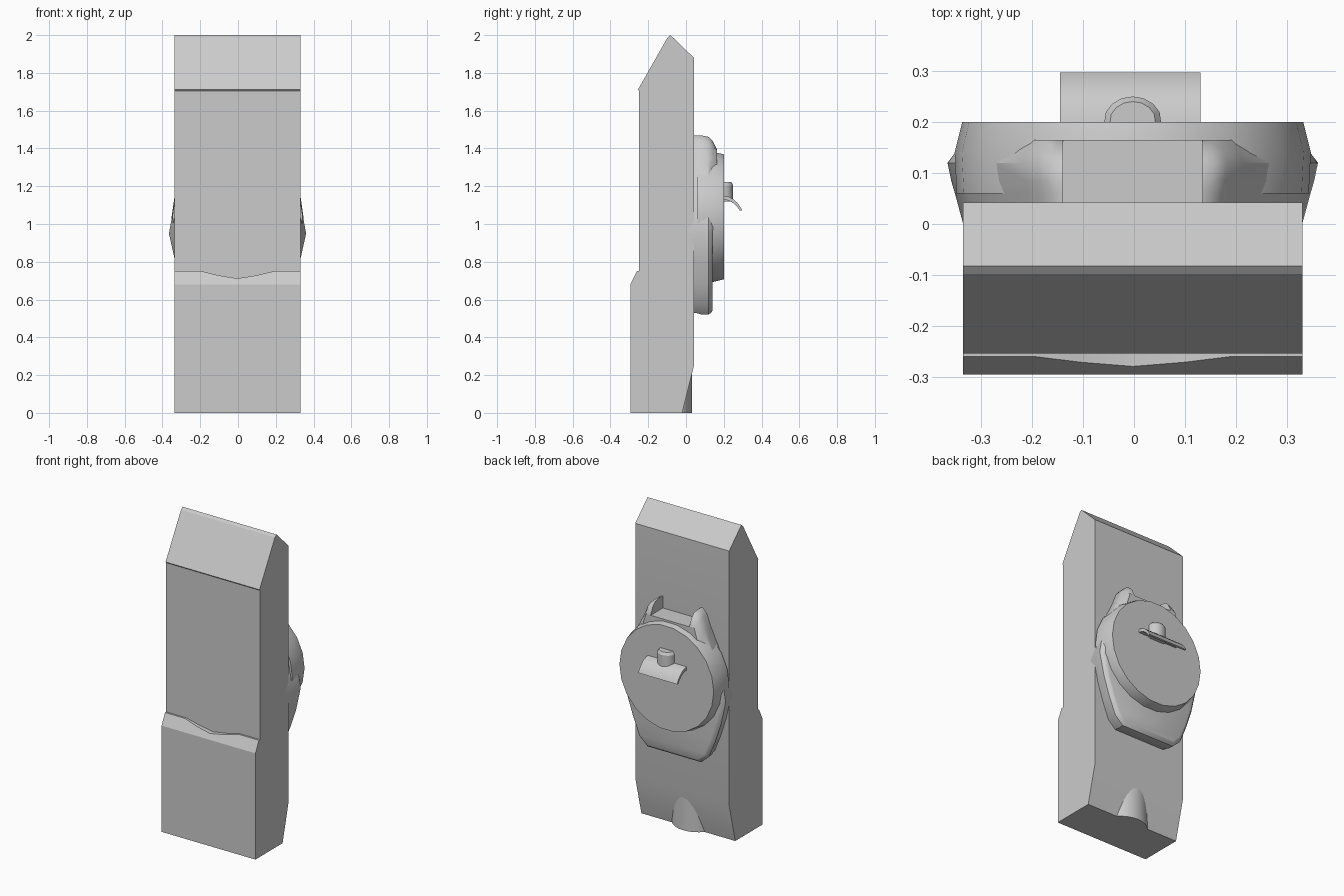
import bpy, bmesh, math

if "Cube" in bpy.data.objects:
    bpy.data.objects.remove(bpy.data.objects["Cube"])

XC = -0.0025          # shared centre line
HW = 0.3325           # half width of the body


def finish(name, bm, angle=30):
    bmesh.ops.recalc_face_normals(bm, faces=bm.faces)
    me = bpy.data.meshes.new(name)
    bm.to_mesh(me)
    bm.free()
    ob = bpy.data.objects.new(name, me)
    bpy.context.collection.objects.link(ob)
    ob.location.x = XC
    bpy.ops.object.select_all(action='DESELECT')
    ob.select_set(True)
    bpy.context.view_layer.objects.active = ob
    bpy.ops.object.shade_smooth_by_angle(angle=math.radians(angle))
    return ob


def bridge(bm, rings):
    for a, b in zip(rings, rings[1:]):
        n = len(a)
        for i in range(n):
            j = (i + 1) % n
            bm.faces.new((a[i], a[j], b[j], b[i]))


def loft(name, sections, angle=30):
    """Closed sections of 3D points, joined and capped."""
    bm = bmesh.new()
    rings = [[bm.verts.new(p) for p in s] for s in sections]
    bridge(bm, rings)
    bm.faces.new(rings[0])
    bm.faces.new(rings[-1])
    return finish(name, bm, angle)


def extrude_x(name, profile, half, angle=30):
    return loft(name, [[(x, y, z) for y, z in profile] for x in (-half, half)], angle)


# Tall body with sloped roof and undercut back
extrude_x("body", [(-0.248, 0), (-0.248, 1.705), (-0.254, 1.712), (-0.098, 1.987),
                   (-0.082, 2.0), (0.042, 1.88), (0.042, 0.25), (-0.02, 0)], HW, 20)

# Thicker lower front panel whose chamfer dips in the middle
sections = []
for x, zt in [(-HW, .75), (-.19, .75), (-.1, .728), (0, .712), (.1, .728), (.19, .75), (HW, .75)]:
    yt = -0.295 + (zt - 0.68) * 0.5
    sections.append([(x, -0.295, 0), (x, -0.295, 0.68), (x, yt, zt), (x, -0.24, zt), (x, -0.24, 0)])
loft("lower_front_panel", sections, 20)

# Rounded bump at the foot of the back
N = 40
loft("foot_bump", [[(0.157 * math.cos(2 * math.pi * i / N),
                     -0.125 + 0.157 * math.sin(2 * math.pi * i / N), z) for i in range(N)]
                   for z in (0, 0.25)])

# Case with two lugs: half outline lofted through depth layers
half = [(.19, .52), (.245, .57), (.29, .68), (.33, .80), (.363, .95), (.336, 1.1), (.272, 1.25),
        (.215, 1.36), (.185, 1.435), (.16, 1.462), (.137, 1.468), (.137, 1.39)]
K = 7                 # index where each lug starts
layers = [(0, .915, .97, 1), (.06, .96, .985, 1), (.085, .98, 1, 1), (.12, 1, 1, .985),
          (.142, .965, .97, .94), (.165, .92, .955, .84)]
bm = bmesh.new()
rings = []
for y, sx, lo, up in layers:
    pts = []
    for i, (x, z) in enumerate(half):
        yy = y
        if i < K - 2:
            yy = min(y, .135 + .2 * max(0, y - .135))
        if i < len(half) - 2:
            x = max(.138, x * sx)
        if i < len(half) - 1:
            zz = 1 + (z - 1) * (lo if z < 1 else up)
            z = max(zz, 1.391) if z > 1.4 else zz
        pts.append((x, yy, z))
    ring = [bm.verts.new(p) for p in pts]
    ring += [bm.verts.new((-x, yy, z)) for x, yy, z in reversed(pts)]
    rings.append(ring)
bridge(bm, rings)
for r in (rings[0], rings[-1]):
    m = len(r) - 1
    e = len(half) - 1
    for i in range(K):
        bm.faces.new((r[i], r[i + 1], r[m - i - 1], r[m - i]))
    bm.faces.new((r[K], r[e], r[m - e], r[m - K]))
    bm.faces.new(r[K:e + 1])
    bm.faces.new([r[m - i] for i in range(K, e + 1)])
finish("lug_case", bm, 35)

# Tapered round plate
N = 22
loft("round_plate", [[(r * math.cos(2 * math.pi * i / N), y, 1.038 + r * math.sin(2 * math.pi * i / N))
                      for i in range(N)] for y, r in ((.06, .345), (.14, .349), (.2, .334))])

# Small half-round knob with a bevelled top
knob = []
for z, s in ((1.12, 1), (1.205, 1), (1.222, .8)):
    knob.append([(.057 * s * math.cos(math.pi * i / 8), .19 + (.01 if i % 8 else 0)
                  + .05 * s * math.sin(math.pi * i / 8), z) for i in range(9)])
loft("knob", knob)

# Curved hook plate below the knob
top = [(.19, 1.15), (.225, 1.145), (.25, 1.132), (.272, 1.112), (.288, 1.09), (.297, 1.073)]
low = [(.285, 1.071), (.272, 1.09), (.255, 1.107), (.235, 1.12), (.215, 1.127), (.19, 1.128)]
hook = extrude_x("hook_plate", top + low, .1375)
hook.location.x = -.0075
